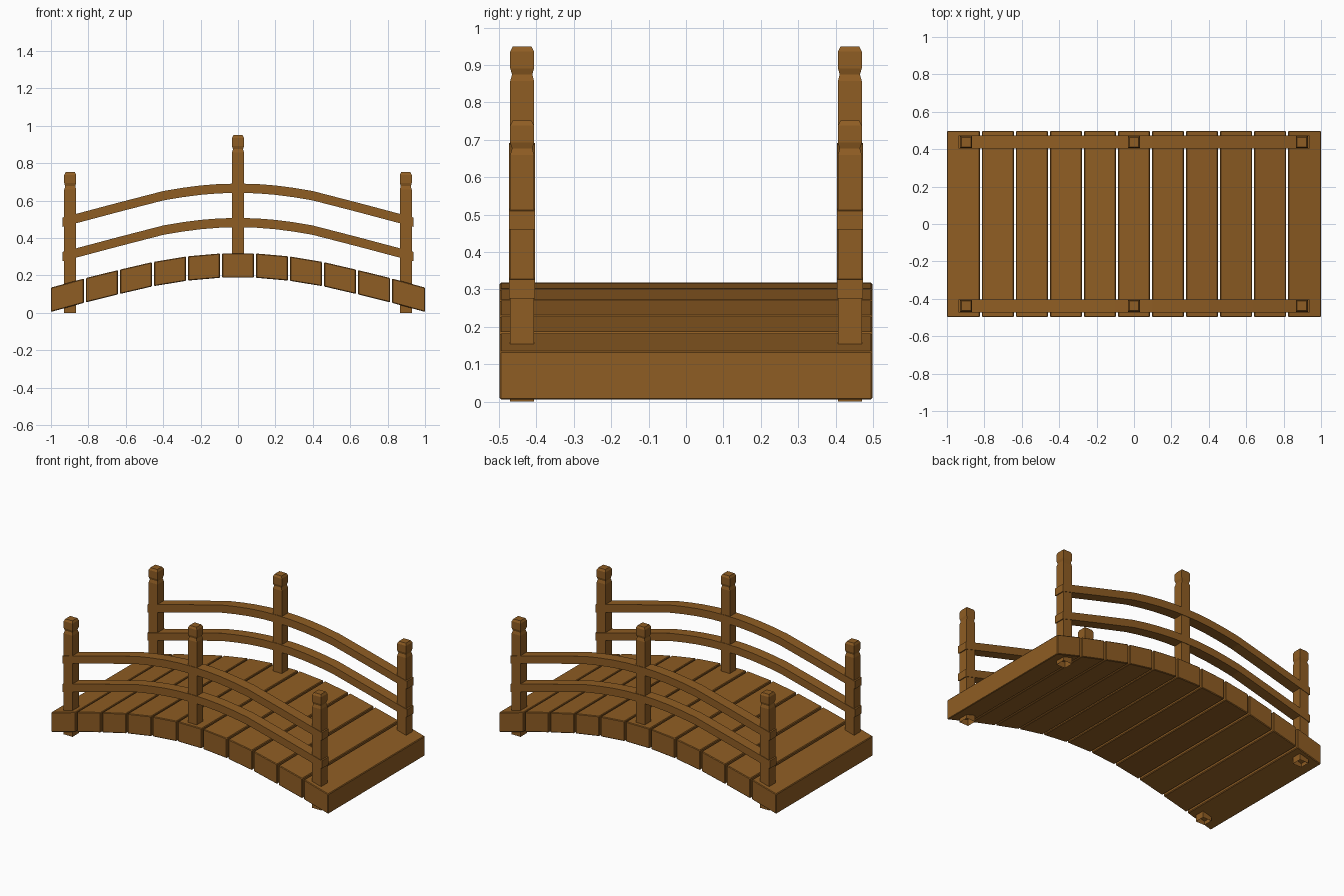
import bpy, bmesh

if "Cube" in bpy.data.objects:
    bpy.data.objects.remove(bpy.data.objects["Cube"])

wood = bpy.data.materials.new("brown wood")
wood.diffuse_color = (0.275, 0.11, 0.017, 1)
wood.use_nodes = True
wood.node_tree.nodes["Principled BSDF"].inputs["Base Color"].default_value = wood.diffuse_color

# drop of the arch below its crown, by distance from the middle
ARCH = [(0, 0), (0.09, 0.001), (0.273, 0.017), (0.455, 0.047),
        (0.636, 0.089), (0.818, 0.134), (1.0, 0.184)]
RAIL = [(0, 0), (0.1, 0.002), (0.2, 0.010), (0.3, 0.023), (0.4, 0.040),
        (0.64, 0.102), (0.937, 0.181)]


def drop(x, table):
    x = abs(x)
    for (x0, d0), (x1, d1) in zip(table, table[1:]):
        if x <= x1 + 1e-6:
            return d0 + (d1 - d0) * (x - x0) / (x1 - x0)
    return table[-1][1]


def finish(name, bm):
    bmesh.ops.recalc_face_normals(bm, faces=bm.faces)
    me = bpy.data.meshes.new(name)
    bm.to_mesh(me)
    bm.free()
    me.materials.append(wood)
    ob = bpy.data.objects.new(name, me)
    bpy.context.collection.objects.link(ob)
    return ob


def loft(name, rings, cap_start=True):
    """Bridge a list of four-cornered rings into a solid."""
    bm = bmesh.new()
    vs = [[bm.verts.new(p) for p in r] for r in rings]
    for a, b in zip(vs, vs[1:]):
        for i in range(4):
            j = (i + 1) % 4
            bm.faces.new((a[i], a[j], b[j], b[i]))
    if cap_start:
        bm.faces.new(vs[0])
    bm.faces.new(vs[-1])
    return finish(name, bm)


def bar_ring(x, y, half_y, top, thick):
    return [(x, y - half_y, top - thick), (x, y + half_y, top - thick),
            (x, y + half_y, top), (x, y - half_y, top)]


# deck planks, sheared to follow the arch
step = 2 / 11
for i in range(11):
    x0 = -1 + i * step + (0.0055 if i > 0 else 0)
    x1 = -1 + (i + 1) * step - (0.0055 if i < 10 else 0)
    plank = loft("deck_plank_%d" % (i + 1),
                 [bar_ring(x, 0, 0.498, 0.319 - drop(x, ARCH), 0.13) for x in (x0, x1)])
    bev = plank.modifiers.new("soft edges", 'BEVEL')
    bev.width = 0.004
    bev.segments = 1

# post profile: half width, height
PROFILE = [(0.032, 0), (0.032, 0.659), (0.027, 0.677), (0.032, 0.693),
           (0.032, 0.738), (0.025, 0.752)]
for side, y in (("front", -0.438), ("back", 0.438)):
    for place, x, z in (("left", -0.897, 0), ("middle", 0, 0.198), ("right", 0.897, 0)):
        loft("%s_%s_post" % (side, place),
             [[(x - h, y - h, z + k), (x + h, y - h, z + k),
               (x + h, y + h, z + k), (x - h, y + h, z + k)] for h, k in PROFILE],
             cap_start=False)
    # curved handrails
    for level, top in (("upper", 0.691), ("lower", 0.507)):
        xs = [-p[0] for p in reversed(RAIL[1:])] + [p[0] for p in RAIL]
        loft("%s_%s_rail" % (side, level),
             [bar_ring(x, y, 0.035, top - drop(x, RAIL), 0.05) for x in xs])
